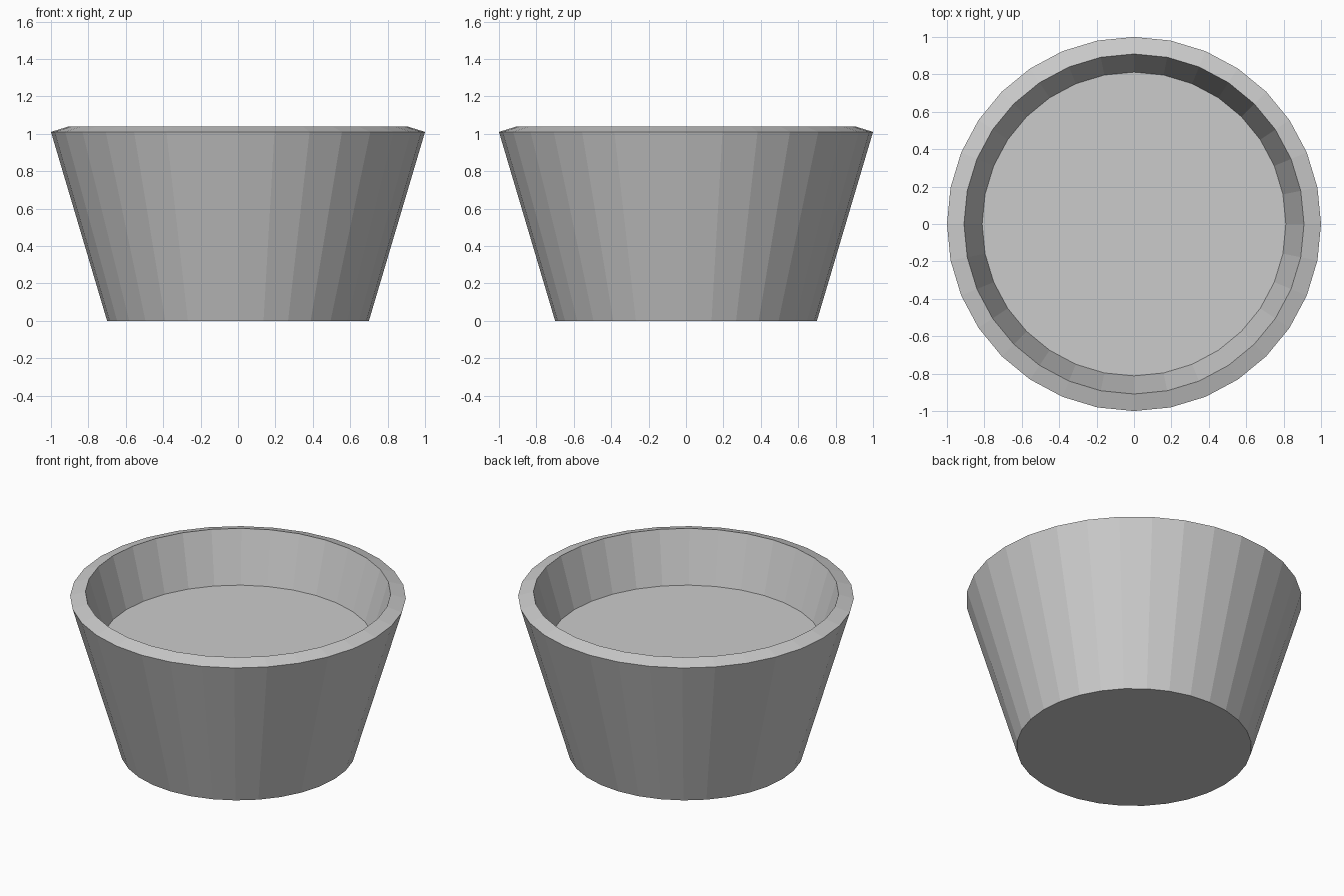
import bpy, bmesh
from math import cos, sin, tau

if "Cube" in bpy.data.objects:
    bpy.data.objects.remove(bpy.data.objects["Cube"])

SIDES = 32


def make_lathe(name, profile, cap_start=False, cap_end=False):
    """Revolve (radius, z) points around z, with optional flat end caps."""
    bm = bmesh.new()
    rings = [[bm.verts.new((r * cos(tau * i / SIDES), r * sin(tau * i / SIDES), z))
              for i in range(SIDES)] for r, z in profile]
    for a, b in zip(rings, rings[1:]):
        for i in range(SIDES):
            j = (i + 1) % SIDES
            bm.faces.new((a[i], a[j], b[j], b[i]))
    if cap_start:
        bm.faces.new(rings[0][::-1])
    if cap_end:
        bm.faces.new(rings[-1])
    mesh = bpy.data.meshes.new(name)
    bm.to_mesh(mesh)
    bm.free()
    obj = bpy.data.objects.new(name, mesh)
    bpy.context.collection.objects.link(obj)
    return obj


# Tapered pot shell: base, outer wall, sloped rim, inner wall, inner floor
make_lathe("pot", [(0.70, 0.0), (1.0, 1.01), (0.909, 1.038), (0.63, 0.095)],
           cap_start=True, cap_end=True)

# Flat soil surface inside the pot
make_lathe("soil", [(0.812, 0.71)], cap_end=True)
